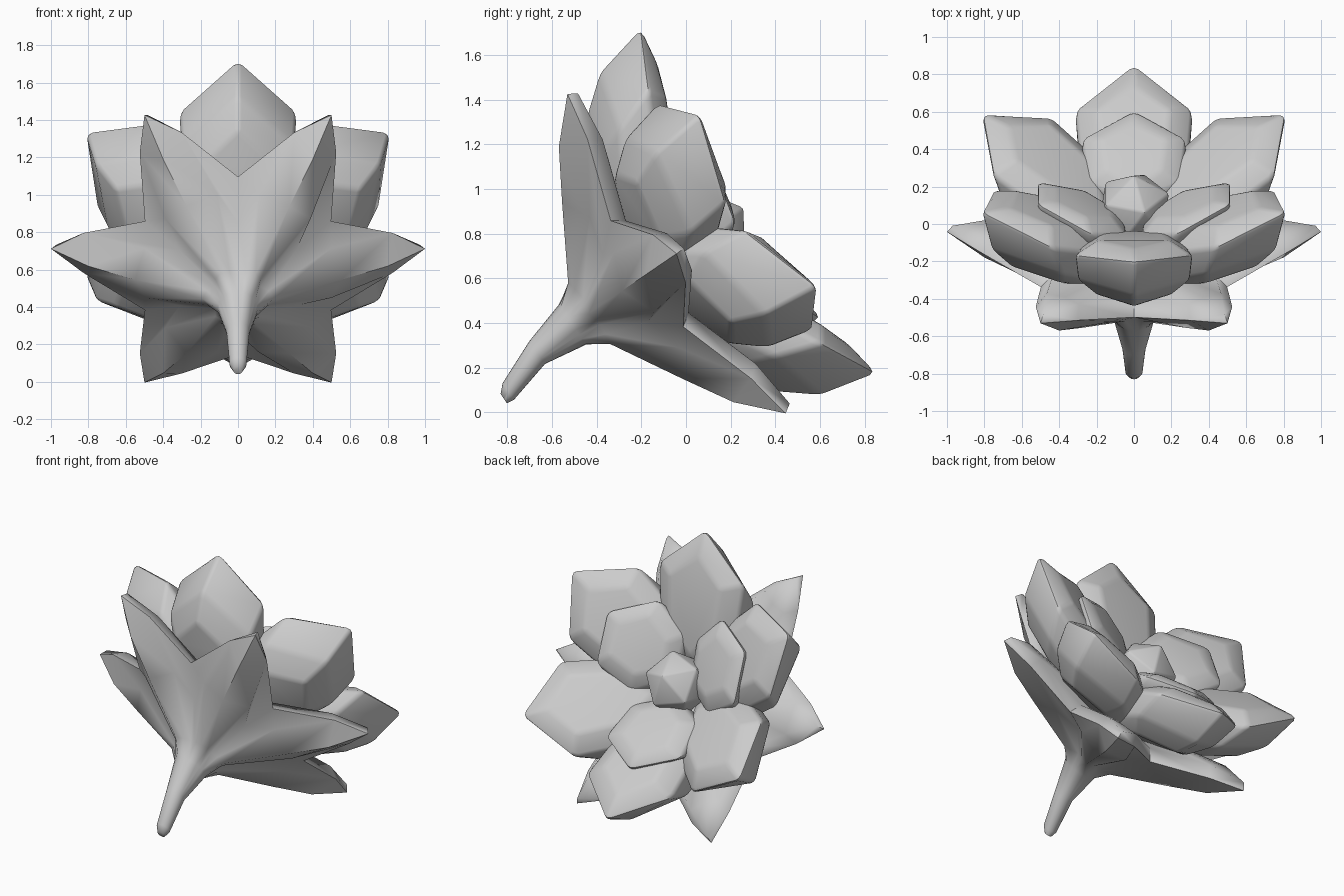
import bpy, bmesh
from math import cos, sin, pi, radians
from mathutils import Vector

if "Cube" in bpy.data.objects:
    bpy.data.objects.remove(bpy.data.objects["Cube"])

# Tilted flower frame: X across, U up the flower face, N along the flower axis
C = Vector((0, -0.03, 0.72))
X, U, N = Vector((1, 0, 0)), Vector((0, -0.564, 0.826)), Vector((0, 0.826, 0.564))


def place(r, w, n, ang=0.0, du=0.0):
    """r outward along ang, w sideways, n along the axis."""
    x = r * cos(ang) - w * sin(ang)
    u = r * sin(ang) + w * cos(ang) + du
    return C + X * x + U * u + N * n


def finish(bm, name, angle, bevel=0.0):
    bmesh.ops.recalc_face_normals(bm, faces=bm.faces)
    me = bpy.data.meshes.new(name)
    bm.to_mesh(me)
    bm.free()
    ob = bpy.data.objects.new(name, me)
    bpy.context.collection.objects.link(ob)
    bpy.ops.object.select_all(action='DESELECT')
    bpy.context.view_layer.objects.active = ob
    ob.select_set(True)
    if bevel:
        m = ob.modifiers.new("soft_edges", 'BEVEL')
        m.width, m.segments, m.limit_method = bevel, 2, 'ANGLE'
        m.angle_limit = radians(15)
        bpy.ops.object.modifier_apply(modifier=m.name)
    bpy.ops.object.shade_smooth_by_angle(angle=radians(angle))
    return ob


def skin(bm, a, b):
    for i in range(len(a)):
        j = (i + 1) % len(a)
        bm.faces.new((a[i], a[j], b[j], b[i]))


# Stem and six-sepal calyx, one continuous skin
bm = bmesh.new()


def ring(valley, shoulder, keel, du=0.0):
    vs = []
    for k in range(6):
        a = k * pi / 3
        r, w, n = shoulder
        for p in (place(valley[0], 0, valley[1], a - pi / 6, du),
                  place(r, -w, n, a, du),
                  place(keel[0], 0, keel[1], a, du),
                  place(r, w, n, a, du)):
            vs.append(bm.verts.new(p))
    return vs


def circle(r, n, du=0.0):
    return ring((r, n), (r * cos(pi / 12), r * sin(pi / 12), n), (r, n), du)


rows = [circle(0.025, -1.02, -0.10), circle(0.045, -0.985, -0.085),
        circle(0.062, -0.78, -0.014), circle(0.108, -0.58),
        ring((0.14, -0.475), (0.165, 0.045, -0.48), (0.19, -0.49)),
        ring((0.36, -0.29), (0.50, 0.16, -0.245), (0.55, -0.31)),
        ring((0.575, -0.175), (0.825, 0.13, -0.055), (0.80, -0.18))]
bm.faces.new(rows[0])
for a, b in zip(rows, rows[1:]):
    skin(bm, a, b)
rim = rows[-1]
# Raised inside face of the sepals, with a blunt tip
inner = ring((0.50, -0.12), (0.76, 0.10, 0.0), (0.74, 0.0))
mid = bm.verts.new(place(0, 0, -0.2))
for k in range(6):
    v, s1, ke, s2 = rim[4 * k:4 * k + 4]
    vn = rim[(4 * k + 4) % 24]
    iv, i1, ik, i2 = inner[4 * k:4 * k + 4]
    ivn = inner[(4 * k + 4) % 24]
    tip = bm.verts.new(place(1.0, 0, -0.015, k * pi / 3))
    top = bm.verts.new(place(0.97, 0, 0.025, k * pi / 3))
    for f in ((s1, ke, tip), (ke, s2, tip), (v, s1, i1, iv), (s1, tip, top),
              (tip, s2, top), (s1, top, i1), (top, s2, i2), (i1, top, ik),
              (top, i2, ik), (s2, vn, ivn, i2)):
        bm.faces.new(f)
for i in range(24):
    bm.faces.new((inner[i], inner[(i + 1) % 24], mid))
finish(bm, "stem_and_sepals", 62)

# Thick faceted petal: tip, shoulder, base shoulder, heel as (r, w, n) per layer
LAYERS = [
    [(0.77, 0, 0.395), (0.62, 0.19, 0.345), (0.34, 0.16, 0.21), (0.20, 0, 0.12)],
    [(0.94, 0, 0.425), (0.69, 0.315, 0.295), (0.30, 0.28, 0.10), (0.10, 0, 0.0)],
    [(0.88, 0, 0.16), (0.62, 0.30, 0.09), (0.30, 0.27, -0.09), (0.10, 0, -0.18)],
    [(0.76, 0, 0.01), (0.57, 0.20, -0.04), (0.32, 0.20, -0.17), (0.15, 0, -0.23)],
]


def petal(name, ang, fr=1.0, fw=1.0, fn=1.0, lift=0.0):
    bm = bmesh.new()
    rings = []
    for t, s, b, h in LAYERS:
        pts = [t, s, b, h, (b[0], -b[1], b[2]), (s[0], -s[1], s[2])]
        rings.append([bm.verts.new(place(r * fr, w * fw, n * fn + lift, ang, -0.012))
                      for r, w, n in pts])
    for a, b in zip(rings, rings[1:]):
        skin(bm, a, b)
    bm.faces.new(rings[0])
    bm.faces.new(rings[-1])
    finish(bm, name, 35, 0.022)


for k in range(6):
    petal(f"outer_petal_{k + 1}", radians(30 + 60 * k))
for k in range(3):
    petal(f"inner_petal_{k + 1}", radians(30 + 120 * k), 0.635, 0.9, 0.6, 0.105)

# Faceted bud in the middle
bm = bmesh.new()
bmesh.ops.create_icosphere(bm, subdivisions=1, radius=0.21)
for v in bm.verts:
    v.co = place(v.co.x, v.co.y, v.co.z + 0.14)
finish(bm, "centre_bud", 20, 0.01)
